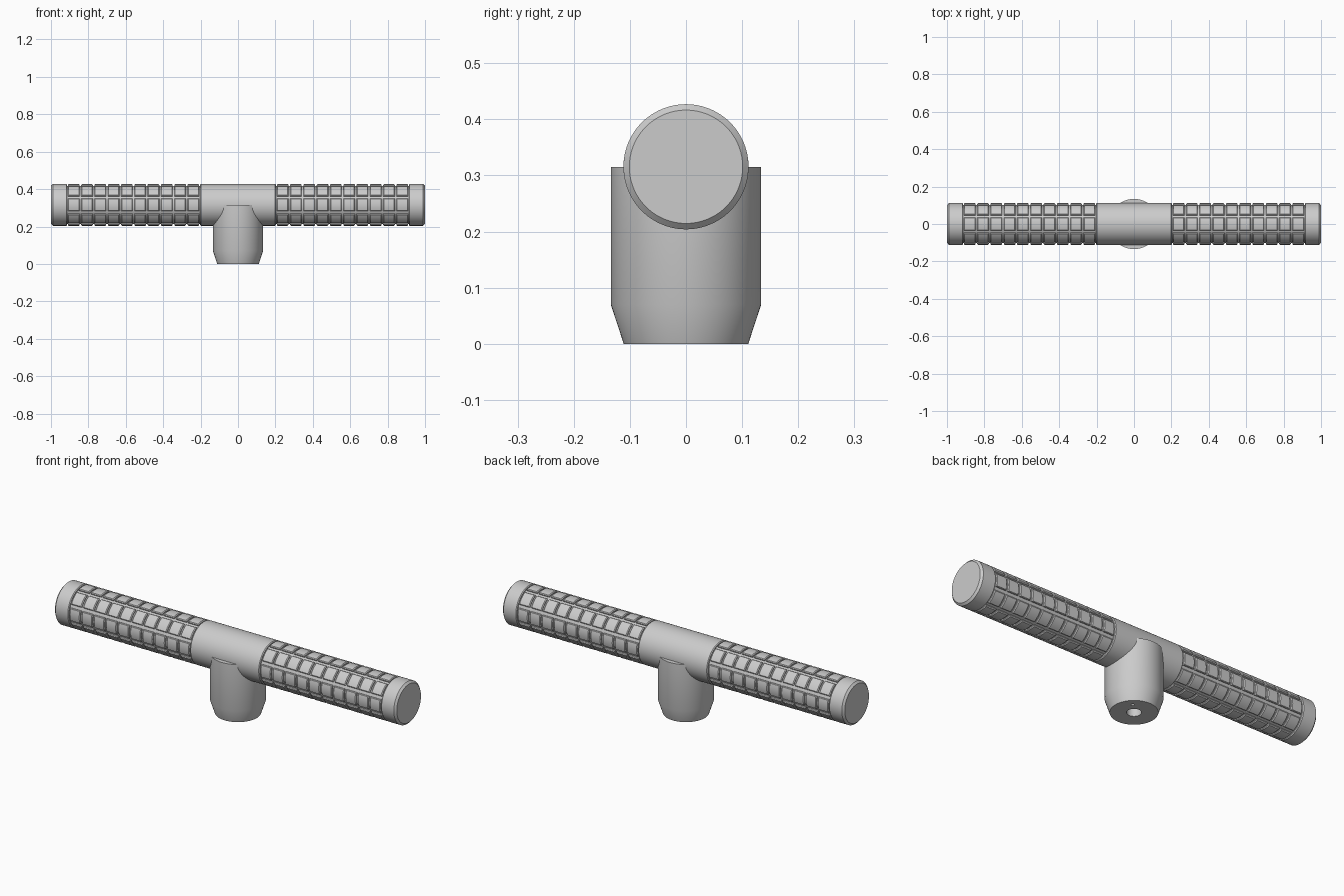
import bpy, bmesh, math
from mathutils import Matrix

if "Cube" in bpy.data.objects:
    bpy.data.objects.remove(bpy.data.objects["Cube"])

R, ZC, SEG = 0.1115, 0.3155, 96   # bar radius, bar axis height
CORE = 0.102


def finish(name, bm, smooth=True):
    bmesh.ops.remove_doubles(bm, verts=bm.verts, dist=1e-5)
    bmesh.ops.recalc_face_normals(bm, faces=bm.faces)
    me = bpy.data.meshes.new(name)
    bm.to_mesh(me)
    bm.free()
    ob = bpy.data.objects.new(name, me)
    bpy.context.collection.objects.link(ob)
    if smooth:
        bpy.ops.object.select_all(action='DESELECT')
        ob.select_set(True)
        bpy.context.view_layer.objects.active = ob
        bpy.ops.object.shade_smooth_by_angle(angle=math.radians(25))
    return ob


def lathe(name, profile, along_x=False):
    """Revolve (radius, height) points; optionally lay the axis along x at bar height."""
    bm = bmesh.new()
    rings = [[bm.verts.new((r * math.cos(a), r * math.sin(a), h))
              for a in (2 * math.pi * i / SEG for i in range(SEG))] for r, h in profile]
    for a, b in zip(rings, rings[1:]):
        for i in range(SEG):
            j = (i + 1) % SEG
            bm.faces.new((a[i], a[j], b[j], b[i]))
    bm.faces.new(rings[0])
    bm.faces.new(rings[-1])
    if along_x:
        bm.transform(Matrix.Translation((0, 0, ZC)) @ Matrix.Rotation(math.pi / 2, 4, 'Y'))
    return finish(name, bm)


# Bar: core, centre sleeve and end caps
c = 0.004
lathe("bar_core", [(CORE, -0.95), (CORE, 0.95)], True)
lathe("centre_sleeve", [(CORE - .01, -.203), (R - c, -.203), (R, -.203 + c),
                        (R, .203 - c), (R - c, .203), (CORE - .01, .203)], True)
for s, side in ((-1, "left"), (1, "right")):
    lathe(side + "_end_cap", [(CORE - .01, s * .914), (R - c, s * .914), (R, s * (.914 + c)),
                              (R, s * .99), (R - .0105, s * 1.0)], True)

# Grip pads: curved tiles in a ring, repeated along each handle
ROWS, COLS, START, END = 8, 10, 0.203, 0.914
PITCH = (END - START) / COLS
GAP_X, GAP_A, ARC = 0.009, 0.15, 6


def add_tile(bm, x0, x1, mid):
    half = math.pi / ROWS - GAP_A / 2
    b, ba = 0.004, 0.035
    loops = []
    # nested outlines: foot, shoulder, bevelled top
    for r, dx, da in ((CORE - .003, 0, 0), (R - b, 0, 0), (R, b, ba)):
        angs = [mid - half + da + (2 * (half - da)) * i / ARC for i in range(ARC + 1)]
        pts = [(x0 + dx, a) for a in angs] + [(x1 - dx, a) for a in reversed(angs)]
        loops.append([bm.verts.new((x, r * math.cos(a), ZC + r * math.sin(a))) for x, a in pts])
    n = len(loops[0])
    for p, q in zip(loops, loops[1:]):
        for i in range(n):
            bm.faces.new((p[i], p[(i + 1) % n], q[(i + 1) % n], q[i]))
    for lp in (loops[0], loops[-1]):
        for i in range(ARC):
            bm.faces.new((lp[i], lp[i + 1], lp[n - 2 - i], lp[n - 1 - i]))


for s, side in ((-1, "left"), (1, "right")):
    bm = bmesh.new()
    for col in range(COLS):
        x0 = START + col * PITCH + GAP_X / 2
        x1 = x0 + PITCH - GAP_X
        for row in range(ROWS):
            add_tile(bm, *sorted((s * x0, s * x1)), 2 * math.pi * row / ROWS)
    finish(side + "_grip_pads", bm)

# Post with tapered foot and blind socket
post = lathe("post", [(.034, .15), (.034, 0), (.111, 0), (.134, .07), (.134, .315)])

# Small locating hole beside the socket
bm = bmesh.new()
bmesh.ops.create_cone(bm, cap_ends=True, segments=24, radius1=.008, radius2=.008, depth=.1,
                      matrix=Matrix.Translation((.05, .05, 0)))
cutter = finish("pin_hole_cutter", bm, False)
cutter.hide_render = True
cutter.hide_set(True)
mod = post.modifiers.new("pin_hole", 'BOOLEAN')
mod.operation, mod.object, mod.solver = 'DIFFERENCE', cutter, 'EXACT'
post.modifiers.move(len(post.modifiers) - 1, 0)
